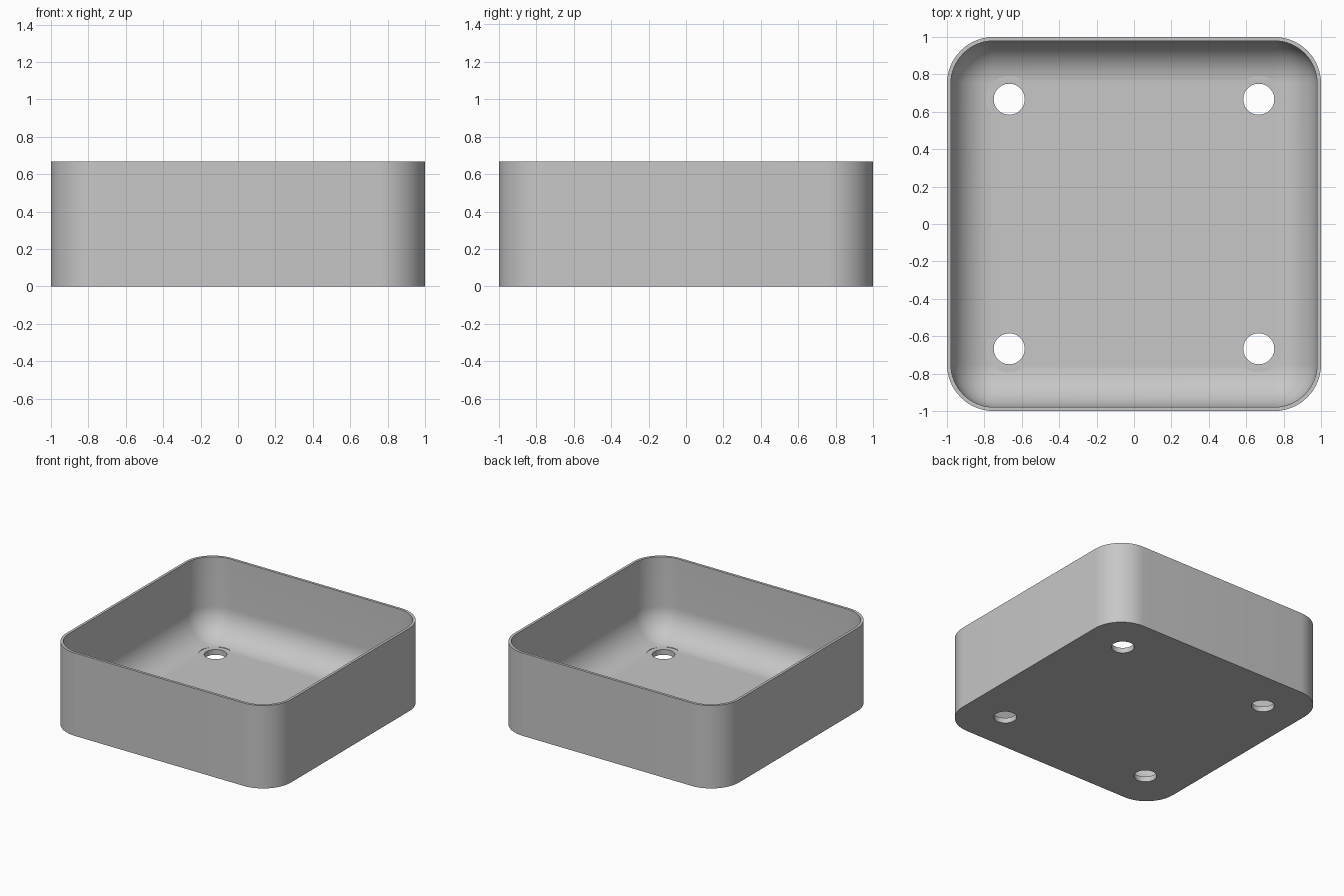
import bpy, bmesh
from math import sin, cos, pi, radians

old = bpy.data.objects.get("Cube")
if old:
    bpy.data.objects.remove(old, do_unlink=True)

HEIGHT, CORNER, WALL, FLOOR, FILLET = 0.667, 0.25, 0.021, 0.042, 0.227
HOLE_POS, HOLE_R, SPOT_R = 0.667, 0.083, 0.125
STEPS = 16

grey = bpy.data.materials.new("plain grey")
grey.use_nodes = True
color = (0.57, 0.57, 0.57, 1)
grey.diffuse_color = color
grey.node_tree.nodes["Principled BSDF"].inputs["Base Color"].default_value = color


def new_object(name, bm):
    mesh = bpy.data.meshes.new(name)
    bmesh.ops.recalc_face_normals(bm, faces=bm.faces)
    bm.to_mesh(mesh)
    bm.free()
    mesh.materials.append(grey)
    obj = bpy.data.objects.new(name, mesh)
    bpy.context.collection.objects.link(obj)
    return obj


def rounded_ring(bm, inset, z):
    """Rounded square, offset inward from the outer outline."""
    r, c = CORNER - inset, 1 - CORNER
    ring = []
    for q, (sx, sy) in enumerate([(1, 1), (-1, 1), (-1, -1), (1, -1)]):
        for i in range(STEPS + 1):
            a = (q + i / STEPS) * pi / 2
            ring.append(bm.verts.new((sx * c + r * cos(a), sy * c + r * sin(a), z)))
    return ring


# Tray shell: outer wall, rim, inner wall, fillet down to the floor
profile = [(0, 0), (0, HEIGHT), (WALL, HEIGHT)]
for i in range(STEPS + 1):
    a = i / STEPS * pi / 2
    profile.append((WALL + FILLET * (1 - cos(a)), FLOOR + FILLET * (1 - sin(a))))
bm = bmesh.new()
rings = [rounded_ring(bm, *p) for p in profile]
for lo, hi in zip(rings, rings[1:]):
    for i in range(len(lo)):
        j = (i + 1) % len(lo)
        bm.faces.new((lo[i], lo[j], hi[j], hi[i]))
bm.faces.new(rings[0])
bm.faces.new(rings[-1])
tray = new_object("tray", bm)


# Four through holes, each with a shallow flat seat cut into the fillet
def cut_cylinders(name, radius, z0, z1):
    bm = bmesh.new()
    for x in (-HOLE_POS, HOLE_POS):
        for y in (-HOLE_POS, HOLE_POS):
            made = bmesh.ops.create_cone(bm, cap_ends=True, segments=48, radius1=radius,
                                         radius2=radius, depth=z1 - z0)
            bmesh.ops.translate(bm, verts=made["verts"], vec=(x, y, (z0 + z1) / 2))
    cutter = new_object(name, bm)
    cutter.hide_render = True
    cutter.hide_set(True)
    mod = tray.modifiers.new(name, 'BOOLEAN')
    mod.operation, mod.solver, mod.object = 'DIFFERENCE', 'EXACT', cutter
    return cutter


cutters = [cut_cylinders("hole_cutter", HOLE_R, -0.1, 0.2),
           cut_cylinders("seat_cutter", SPOT_R, FLOOR + 0.0004, 0.2)]

# Bake the cuts and shade
bpy.ops.object.select_all(action='DESELECT')
bpy.context.view_layer.objects.active = tray
tray.select_set(True)
for name in [m.name for m in tray.modifiers]:
    bpy.ops.object.modifier_apply(modifier=name)
for cutter in cutters:
    bpy.data.objects.remove(cutter, do_unlink=True)
bpy.ops.object.shade_smooth_by_angle(angle=radians(30))
